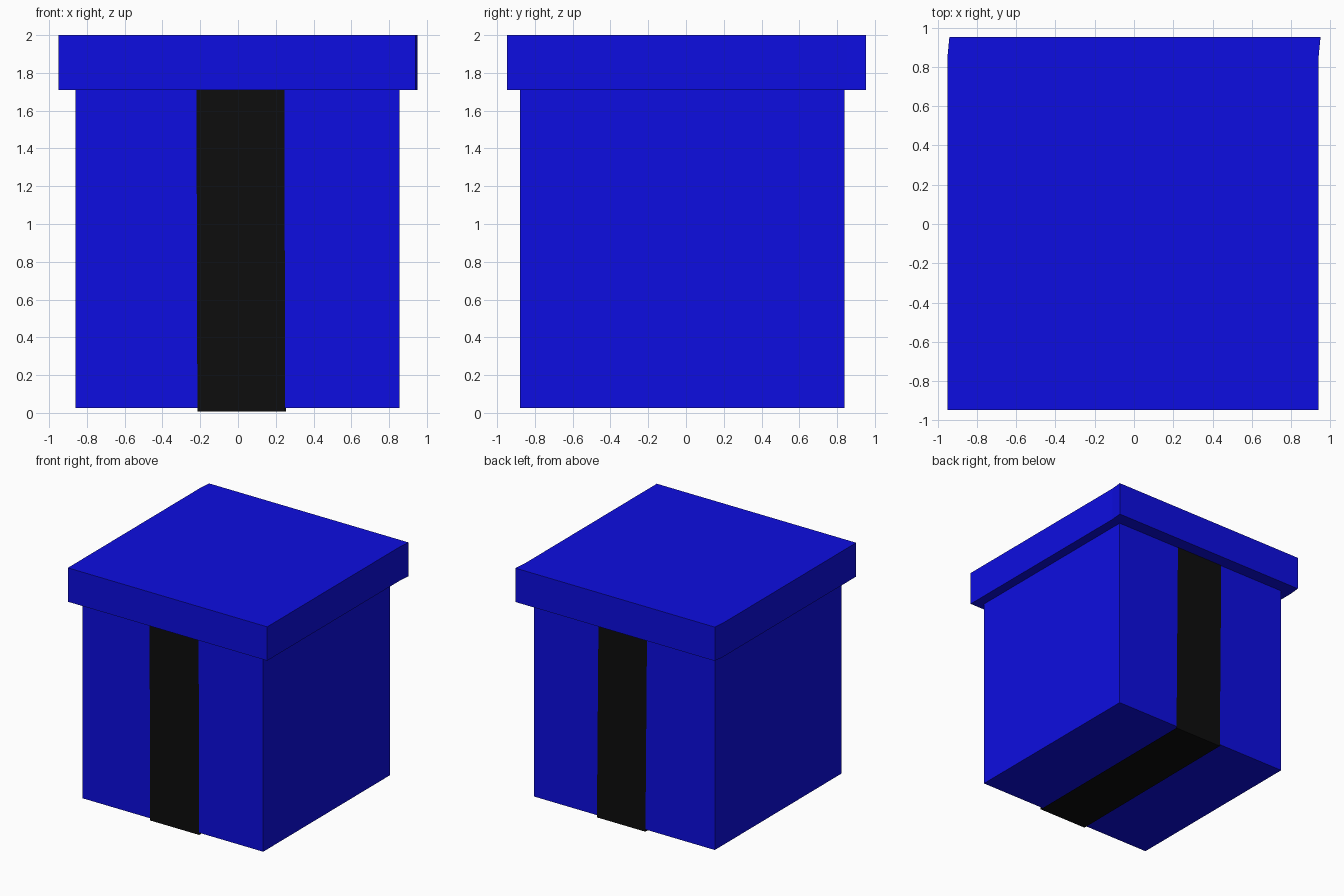
import bpy, bmesh

if "Cube" in bpy.data.objects:
    bpy.data.objects.remove(bpy.data.objects["Cube"])


def material(name, color):
    m = bpy.data.materials.new(name)
    m.diffuse_color = (*color, 1)
    m.use_nodes = True
    m.node_tree.nodes["Principled BSDF"].inputs["Base Color"].default_value = m.diffuse_color
    return m


def make_object(name, bm, mat):
    mesh = bpy.data.meshes.new(name)
    bm.to_mesh(mesh)
    bm.free()
    mesh.materials.append(mat)
    obj = bpy.data.objects.new(name, mesh)
    bpy.context.collection.objects.link(obj)
    return obj


def prism(name, outline, z0, z1, mat):
    """Closed solid from a flat outline pulled up from z0 to z1."""
    bm = bmesh.new()
    base = bm.faces.new([bm.verts.new((x, y, z0)) for x, y in outline])
    out = bmesh.ops.extrude_face_region(bm, geom=[base], use_keep_orig=True)
    top = [v for v in out["geom"] if isinstance(v, bmesh.types.BMVert)]
    bmesh.ops.translate(bm, vec=(0, 0, z1 - z0), verts=top)
    bmesh.ops.recalc_face_normals(bm, faces=bm.faces)
    return make_object(name, bm, mat)


blue = material("blue", (0.004, 0.004, 0.75))
black = material("black", (0.004, 0.004, 0.004))

# Box body
prism("box_body", [(-0.86, -0.88), (0.855, -0.88), (0.855, 0.838), (-0.86, 0.838)],
      0.025, 1.71, blue)

# Overhanging lid, slightly skewed at the back corners
prism("lid", [(-0.95, -0.947), (0.94, -0.947), (0.94, 0.85),
              (0.95, 0.953), (-0.94, 0.953), (-0.95, 0.85)], 1.71, 2.0, blue)

# Thin ribbon sheet: down the front, under the box, up the back
path = [(-0.883, 1.71, -0.22, 0.245), (-0.883, 0.008, -0.215, 0.25),
        (0.842, 0.008, -0.205, 0.255), (0.842, 1.71, -0.22, 0.24)]
bm = bmesh.new()
rows = [(bm.verts.new((x0, y, z)), bm.verts.new((x1, y, z))) for y, z, x0, x1 in path]
for (a, b), (c, d) in zip(rows, rows[1:]):
    bm.faces.new((a, c, d, b))
make_object("ribbon", bm, black)
